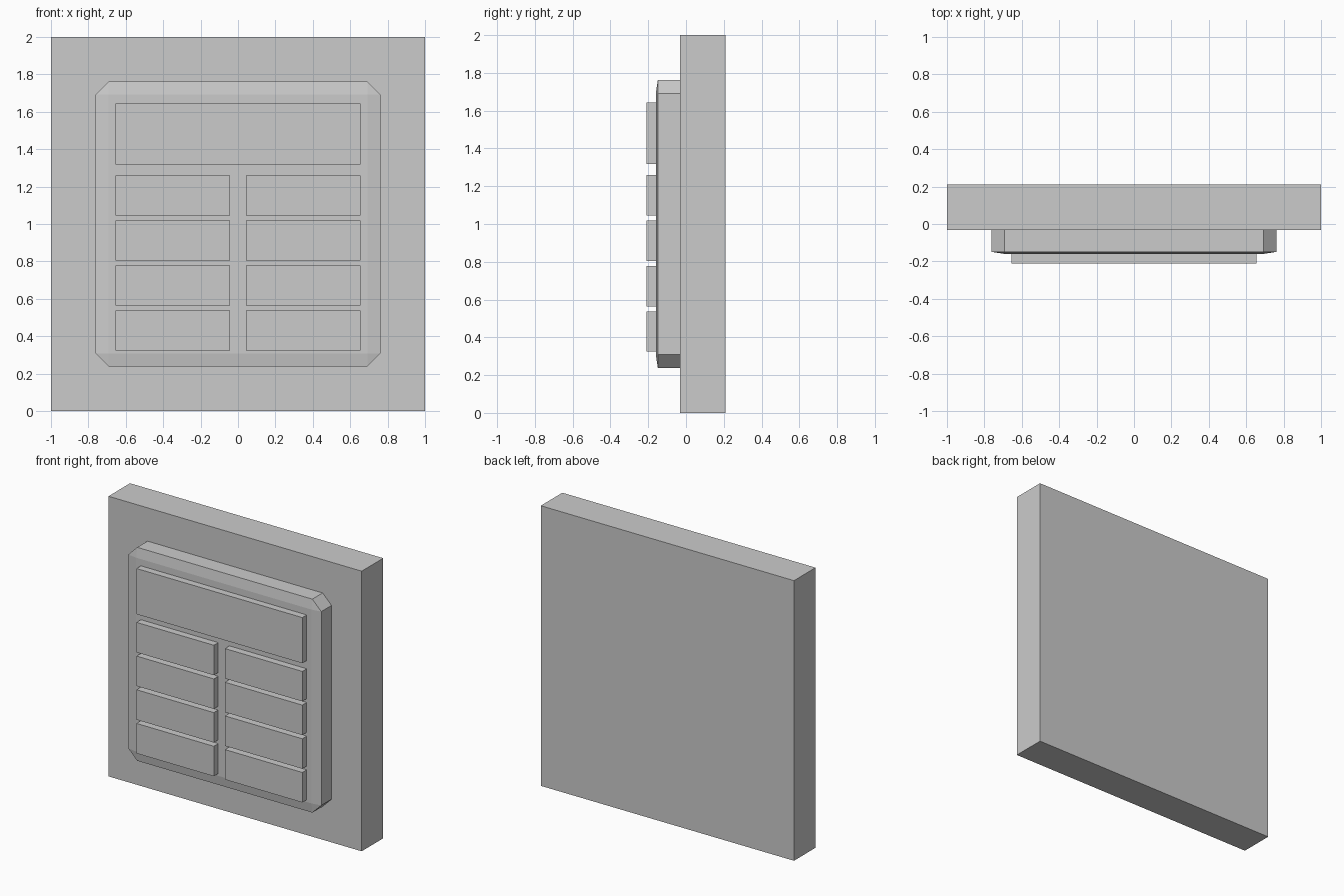
import bpy
import bmesh
from mathutils import Vector

cube = bpy.data.objects.get("Cube")
if cube:
    bpy.data.objects.remove(cube, do_unlink=True)

GREY = (0.6, 0.6, 0.6, 1.0)
grey = bpy.data.materials.new("light_grey")
grey.use_nodes = True
grey.diffuse_color = GREY
grey.node_tree.nodes["Principled BSDF"].inputs["Base Color"].default_value = GREY


def finish(name, bm):
    bmesh.ops.recalc_face_normals(bm, faces=bm.faces)
    mesh = bpy.data.meshes.new(name)
    bm.to_mesh(mesh)
    bm.free()
    mesh.materials.append(grey)
    obj = bpy.data.objects.new(name, mesh)
    bpy.context.collection.objects.link(obj)
    return obj


def box(name, x, y, z):
    """Box from (min, max) pairs along each axis."""
    bm = bmesh.new()
    bmesh.ops.create_cube(bm, size=1)
    low, high = (Vector(p) for p in zip(x, y, z))
    for v in bm.verts:
        v.co = (low + high) / 2 + v.co * (high - low)
    return finish(name, bm)


def raised_panel(name, half, inner, mid_z, back, shoulder, front):
    """Square panel with cut corners and a shallow sloped border."""
    bm = bmesh.new()
    outline = [(inner, half), (half, inner), (half, -inner), (inner, -half),
               (-inner, -half), (-half, -inner), (-half, inner), (-inner, half)]
    rear = [bm.verts.new((x, back, mid_z + z)) for x, z in outline]
    rim = [bm.verts.new((x, shoulder, mid_z + z)) for x, z in outline]
    face = [bm.verts.new((sx * inner, front, mid_z + sz * inner))
            for sx, sz in ((1, 1), (1, -1), (-1, -1), (-1, 1))]
    bm.faces.new(rear)
    bm.faces.new(face)
    for i in range(8):
        j = (i + 1) % 8
        bm.faces.new((rear[i], rear[j], rim[j], rim[i]))
    # Corner triangles and border slopes
    for i in range(4):
        a, b, c = rim[2 * i], rim[2 * i + 1], rim[(2 * i + 2) % 8]
        bm.faces.new((a, b, face[i]))
        bm.faces.new((b, c, face[(i + 1) % 4], face[i]))
    return finish(name, bm)


# Wall slab and raised panel
box("back_slab", (-1, 1), (-0.033, 0.21), (0, 2))
raised_panel("raised_panel", 0.762, 0.692, 1.0, -0.033, -0.149, -0.16)

# Wide plate above two columns of small plates
PLATE_Y = (-0.21, -0.155)
box("wide_plate", (-0.655, 0.655), PLATE_Y, (1.318, 1.644))
for row in range(4):
    z = 0.324 + row * 0.2405
    for side, x in (("right", (-0.655, -0.044)), ("left", (0.044, 0.655))):
        box(f"small_plate_{side}_{row + 1}", x, PLATE_Y, (z, z + 0.214))
